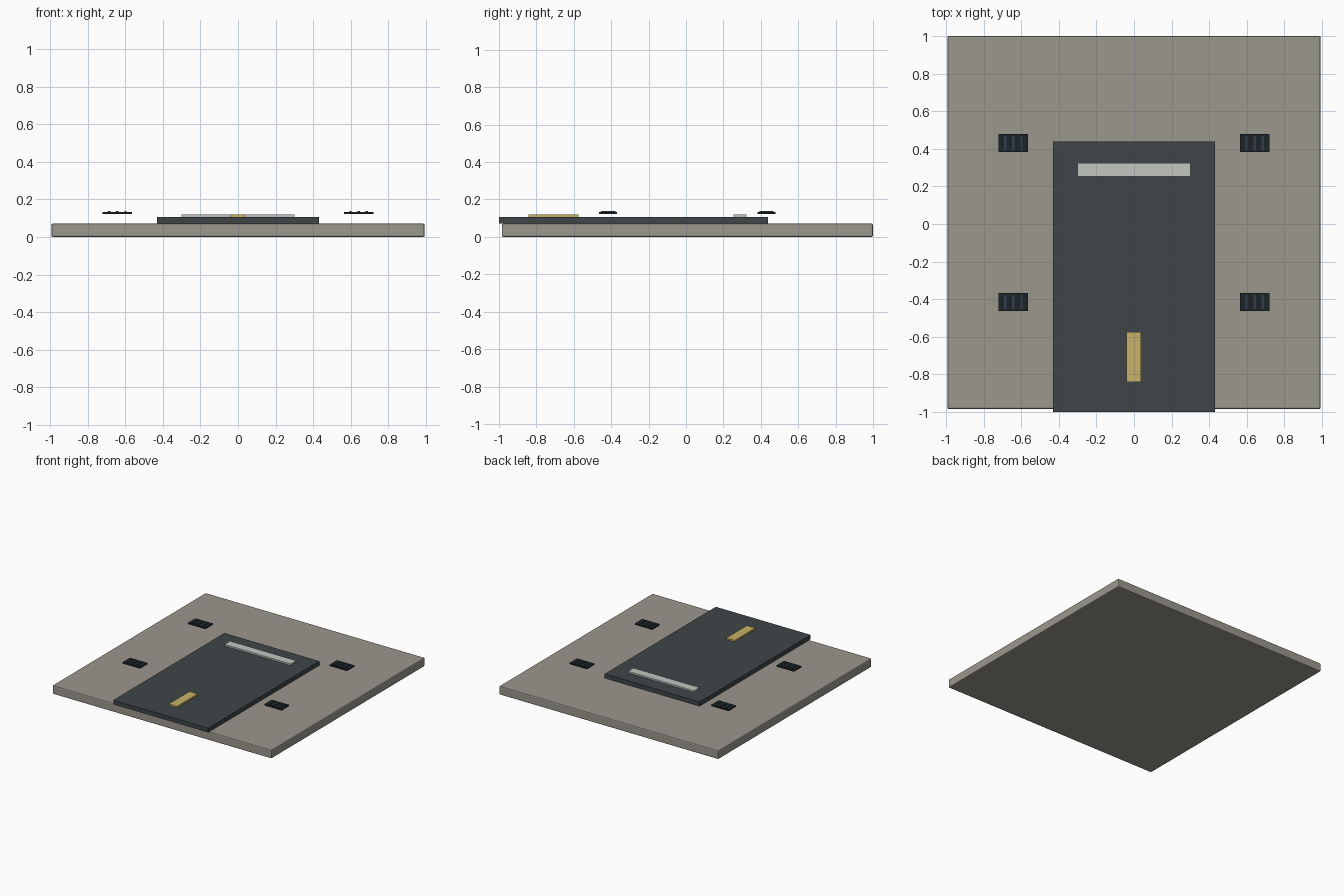
import bpy

if "Cube" in bpy.data.objects:
    bpy.data.objects.remove(bpy.data.objects["Cube"])


def material(name, rgb):
    m = bpy.data.materials.new(name)
    m.diffuse_color = (*rgb, 1)
    m.use_nodes = True
    m.node_tree.nodes["Principled BSDF"].inputs["Base Color"].default_value = m.diffuse_color
    return m


STONE = material("stone", (0.33, 0.31, 0.27))
DARK = material("dark_panel", (0.05, 0.06, 0.065))
PALE = material("pale_strip", (0.55, 0.57, 0.53))
GOLD = material("yellow_mark", (0.58, 0.45, 0.14))
BLACK = material("vent_black", (0.012, 0.017, 0.022))
SLAT = material("slat_blue", (0.03, 0.05, 0.07))


def box(name, x, y, z, mat, bevel=0):
    """Box from (min, max) ranges, with optional bevelled edges."""
    bpy.ops.mesh.primitive_cube_add(
        size=1, location=[(a + b) / 2 for a, b in (x, y, z)])
    ob = bpy.context.object
    ob.name = name
    ob.scale = [b - a for a, b in (x, y, z)]
    bpy.ops.object.transform_apply(location=False, rotation=False, scale=True)
    ob.data.materials.append(mat)
    if bevel:
        mod = ob.modifiers.new("edge", "BEVEL")
        mod.width = bevel
        mod.segments = 2
    return ob


# Floor slab and raised walkway with its markings
box("base_slab", (-0.993, 0.993), (-0.985, 1.0), (0, 0.071), STONE, 0.008)
box("walkway", (-0.43, 0.43), (-1.0, 0.438), (0.071, 0.106), DARK)
box("threshold_strip", (-0.3, 0.3), (0.253, 0.324), (0.106, 0.119), PALE)
box("guide_mark", (-0.039, 0.037), (-0.841, -0.574), (0.106, 0.119), GOLD)

# Four vents, each a thin plate with three raised slats
for side in (-1, 1):
    for cy in (0.43, -0.416):
        cx = side * 0.642
        box("vent_plate", (cx - 0.079, cx + 0.079), (cy - 0.048, cy + 0.048),
            (0.123, 0.134), BLACK)
        for i in (-1, 0, 1):
            sx = cx + i * 0.043
            box("vent_slat", (sx - 0.006, sx + 0.006),
                (cy - 0.038, cy + 0.038), (0.133, 0.139), SLAT)
